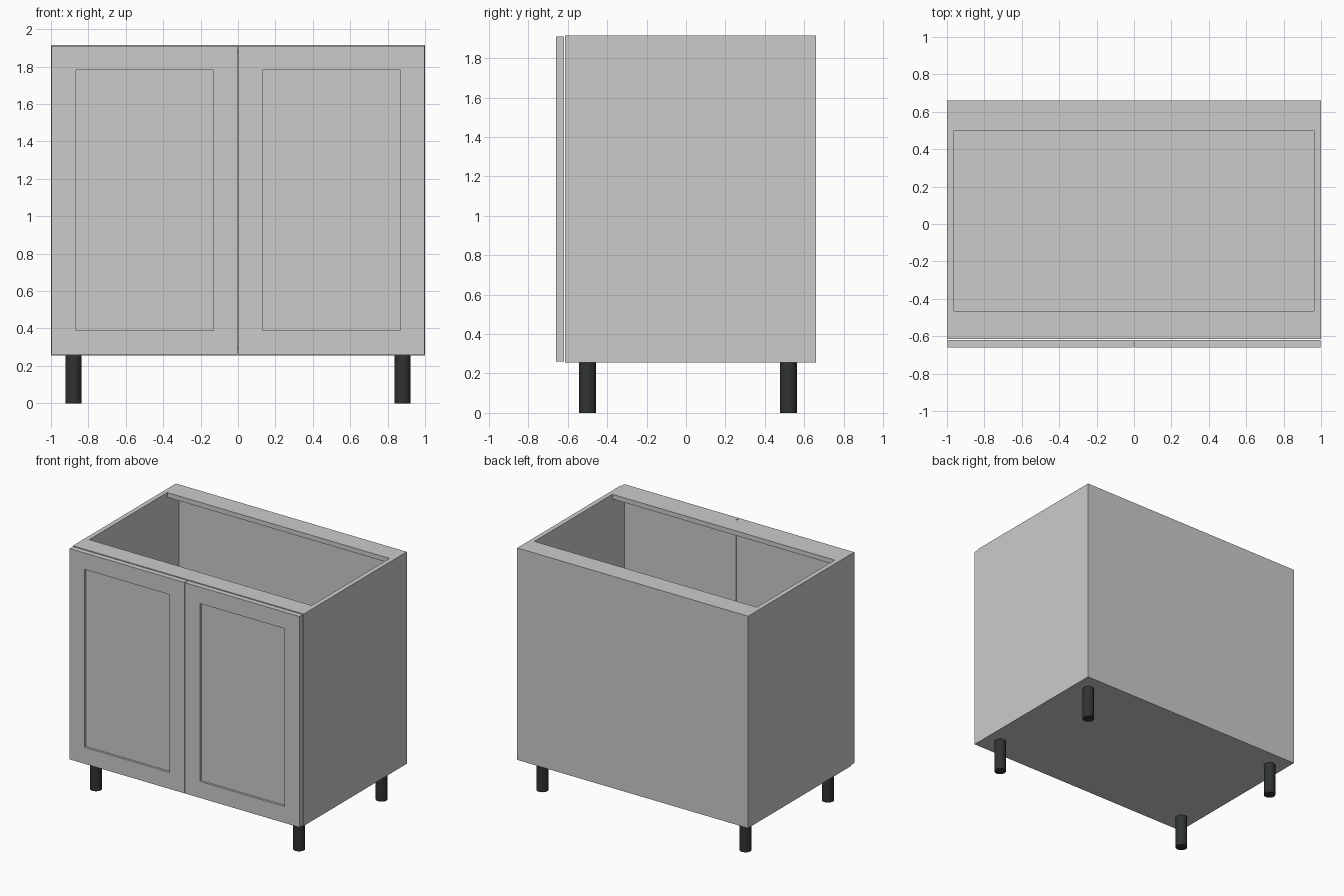
import bpy, bmesh
from mathutils import Vector

if "Cube" in bpy.data.objects:
    bpy.data.objects.remove(bpy.data.objects["Cube"])

LEG_H, TOP = 0.255, 1.915          # carcass bottom and top
FRONT, BACK = -0.615, 0.66         # carcass depth
T = 0.037                          # board thickness


def finish(name, bm):
    bmesh.ops.recalc_face_normals(bm, faces=bm.faces)
    mesh = bpy.data.meshes.new(name)
    bm.to_mesh(mesh)
    bm.free()
    obj = bpy.data.objects.new(name, mesh)
    bpy.context.collection.objects.link(obj)
    return obj


def box_bm(lo, hi):
    lo, hi = Vector(lo), Vector(hi)
    bm = bmesh.new()
    bmesh.ops.create_cube(bm, size=1)
    for v in bm.verts:
        v.co = Vector(v.co[i] * (hi[i] - lo[i]) + (lo[i] + hi[i]) / 2 for i in range(3))
    return bm


def board(name, lo, hi):
    return finish(name, box_bm(lo, hi))


# Carcass: two sides, floor, thin back, two top rails
xi = 1 - T
board("left_side", (-1, FRONT, LEG_H), (-xi, BACK, TOP))
board("right_side", (xi, FRONT, LEG_H), (1, BACK, TOP))
board("floor_panel", (-xi, FRONT, LEG_H), (xi, BACK, LEG_H + T))
board("back_panel", (-xi, BACK - 0.013, LEG_H + T), (xi, BACK, TOP - T))
board("front_top_rail", (-xi, FRONT, TOP - T), (xi, FRONT + 0.15, TOP))
board("back_top_rail", (-xi, 0.50, TOP - T), (xi, BACK, TOP))


# Shaker door: slab with an inset, recessed front field
def door(name, x0, x1):
    bm = box_bm((x0, -0.66, 0.26), (x1, -0.62, 1.911))
    bm.normal_update()
    face = min(bm.faces, key=lambda f: f.calc_center_median().y)
    bmesh.ops.inset_region(bm, faces=[face], thickness=0.129, use_even_offset=True)
    field = bmesh.ops.extrude_face_region(bm, geom=[face])["geom"]
    verts = [g for g in field if isinstance(g, bmesh.types.BMVert)]
    bmesh.ops.translate(bm, verts=verts, vec=(0, 0.017, 0))
    if face.is_valid:
        bmesh.ops.delete(bm, geom=[face], context='FACES_ONLY')
    return finish(name, bm)


door("left_door", -0.996, -0.003)
door("right_door", 0.003, 0.996)

# Round dark legs
dark = bpy.data.materials.new("dark_plastic")
dark.diffuse_color = (0.03, 0.033, 0.033, 1)
dark.use_nodes = True
dark.node_tree.nodes["Principled BSDF"].inputs["Base Color"].default_value = dark.diffuse_color
for side, x in (("left", -0.88), ("right", 0.88)):
    for end, y in (("front", -0.5), ("back", 0.52)):
        bpy.ops.mesh.primitive_cylinder_add(vertices=32, radius=0.043, depth=LEG_H,
                                            location=(x, y, LEG_H / 2))
        leg = bpy.context.object
        leg.name = f"{end}_{side}_leg"
        leg.data.materials.append(dark)
        bpy.ops.object.shade_smooth_by_angle()
